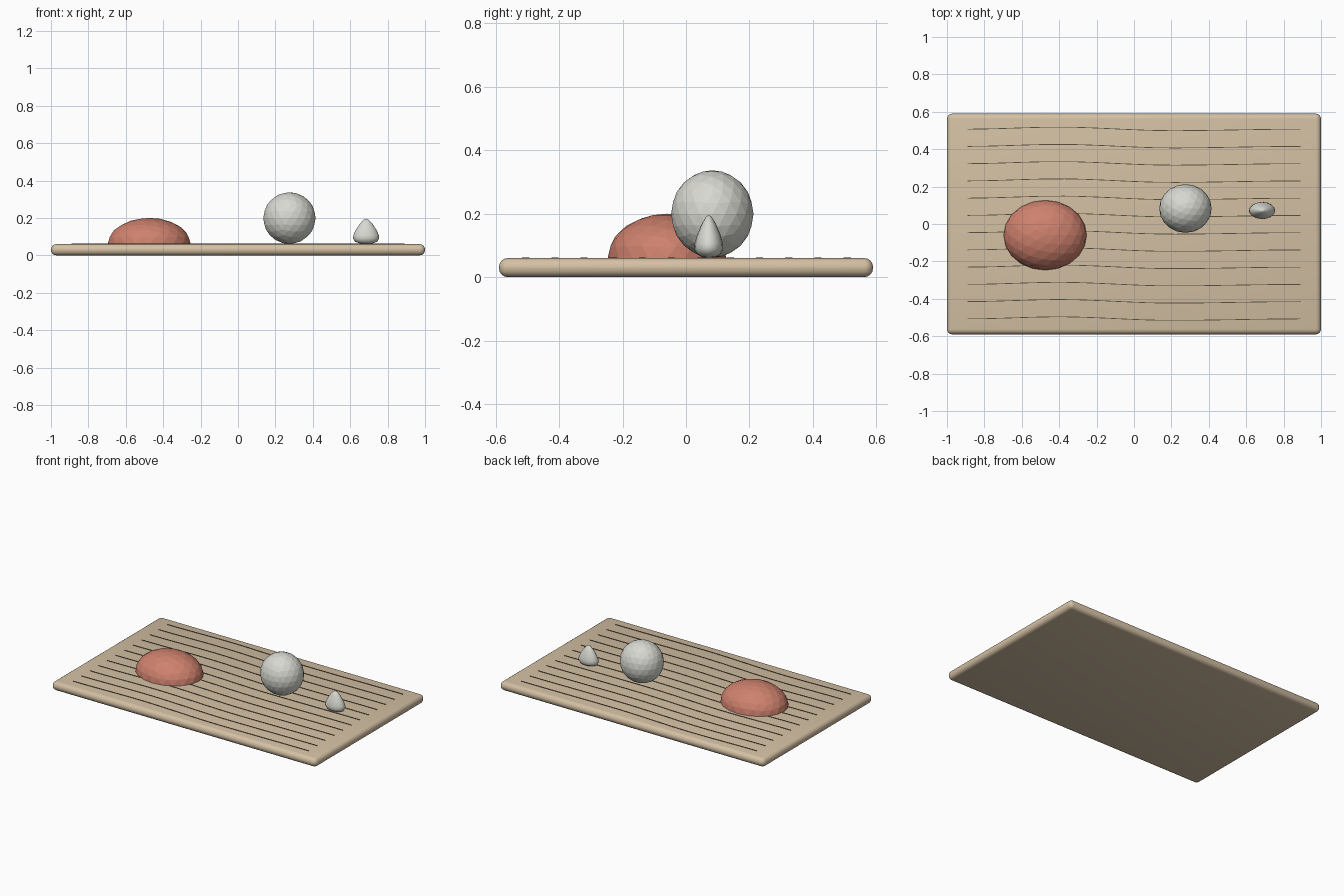
import bpy, bmesh, math
from mathutils import Vector

if "Cube" in bpy.data.objects:
    bpy.data.objects.remove(bpy.data.objects["Cube"])


def material(name, rgb):
    m = bpy.data.materials.new(name)
    m.diffuse_color = (*rgb, 1)
    m.use_nodes = True
    m.node_tree.nodes["Principled BSDF"].inputs["Base Color"].default_value = m.diffuse_color
    return m


SAND = material("sand", (0.66, 0.53, 0.37))
CORAL = material("coral_red", (0.62, 0.22, 0.155))
STONE = material("pale_stone", (0.69, 0.69, 0.64))
GROOVE = material("groove_brown", (0.10, 0.08, 0.055))


def finish(bm, name, mat, location=(0, 0, 0)):
    bmesh.ops.recalc_face_normals(bm, faces=bm.faces)
    mesh = bpy.data.meshes.new(name)
    bm.to_mesh(mesh)
    bm.free()
    mesh.materials.append(mat)
    obj = bpy.data.objects.new(name, mesh)
    obj.location = location
    bpy.context.collection.objects.link(obj)
    return obj


def smooth(obj, degrees):
    bpy.ops.object.select_all(action='DESELECT')
    obj.select_set(True)
    bpy.context.view_layer.objects.active = obj
    bpy.ops.object.shade_smooth_by_angle(angle=math.radians(degrees))


def faceted_ball(radii, dome=False):
    bm = bmesh.new()
    bmesh.ops.create_icosphere(bm, subdivisions=3, radius=1)
    if dome:
        geom = bm.verts[:] + bm.edges[:] + bm.faces[:]
        bmesh.ops.bisect_plane(bm, geom=geom, plane_co=(0, 0, 0),
                               plane_no=(0, 0, 1), clear_inner=True, dist=1e-4)
        bmesh.ops.holes_fill(bm, edges=[e for e in bm.edges if e.is_boundary])
    bmesh.ops.scale(bm, vec=Vector(radii), verts=bm.verts)
    return bm


# Rounded sand tray
bm = bmesh.new()
bmesh.ops.create_cube(bm, size=1)
bmesh.ops.scale(bm, vec=(2.0, 1.18, 0.06), verts=bm.verts)
bmesh.ops.bevel(bm, geom=bm.edges[:], offset=0.028, segments=4,
                profile=0.5, affect='EDGES')
smooth(finish(bm, "sand_tray", SAND, (0, 0, 0.03)), 40)

# Red dome and pale round stone
finish(faceted_ball((0.222, 0.187, 0.14), dome=True), "red_dome", CORAL,
       (-0.475, -0.06, 0.06))
finish(faceted_ball((0.14, 0.13, 0.138)), "round_stone", STONE,
       (0.275, 0.083, 0.199))

# Small pointed stone, a flattened lathe
profile = [(0, 0.058), (0.5, 0.064), (0.85, 0.073), (1, 0.09), (0.97, 0.108),
           (0.8, 0.135), (0.5, 0.167), (0.2, 0.19), (0, 0.196)]
bm = bmesh.new()
verts = [bm.verts.new((0.07 * r, 0, z)) for r, z in profile]
edges = [bm.edges.new(pair) for pair in zip(verts, verts[1:])]
bmesh.ops.spin(bm, geom=verts + edges, cent=(0, 0, 0), axis=(0, 0, 1),
               angle=math.tau, steps=16)
bmesh.ops.remove_doubles(bm, verts=bm.verts, dist=1e-5)
bmesh.ops.scale(bm, vec=(1, 0.65, 1), verts=bm.verts)
smooth(finish(bm, "pointed_stone", STONE, (0.685, 0.072, 0)), 40)

# Raked wavy lines: thin ridges along the tray
WIDTH, TOP, STEPS = 0.004, 0.0625, 24
KNOTS = [(-0.89, 0.0), (-0.4, 0.011), (0.2, -0.008), (0.89, 0.0)]


def wave(x):
    for (x0, y0), (x1, y1) in zip(KNOTS, KNOTS[1:]):
        if x <= x1:
            t = (x - x0) / (x1 - x0)
            return y0 + (y1 - y0) * t * t * (3 - 2 * t)
    return KNOTS[-1][1]


for row in range(12):
    y0 = 0.507 - row * 0.0922
    bm = bmesh.new()
    rings = []
    for i in range(STEPS + 1):
        x = -0.89 + 1.78 * i / STEPS
        y = y0 + wave(x)
        rings.append([bm.verts.new((x, y + dy, z)) for dy, z in
                      ((-WIDTH / 2, 0.058), (WIDTH / 2, 0.058),
                       (WIDTH / 2, TOP), (-WIDTH / 2, TOP))])
    for a, b in zip(rings, rings[1:]):
        for k in range(4):
            j = (k + 1) % 4
            bm.faces.new((a[k], a[j], b[j], b[k]))
    bm.faces.new(rings[0])
    bm.faces.new(rings[-1])
    finish(bm, f"raked_line_{row + 1}", GROOVE)
